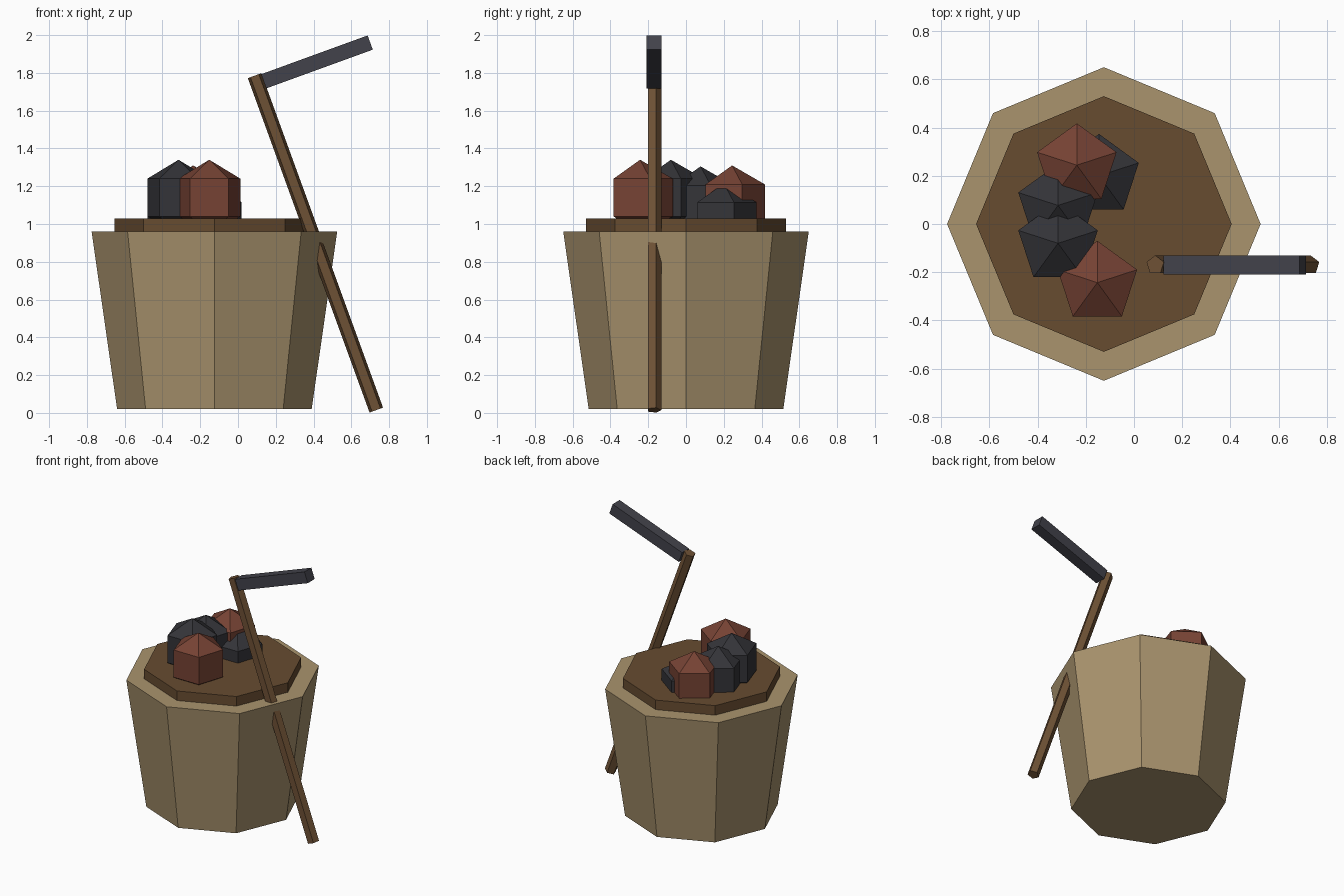
import bpy, bmesh
from math import sin, cos, pi, radians

if "Cube" in bpy.data.objects:
    bpy.data.objects.remove(bpy.data.objects["Cube"])


def material(name, rgb):
    m = bpy.data.materials.new(name)
    m.diffuse_color = (*rgb, 1)
    m.use_nodes = True
    m.node_tree.nodes["Principled BSDF"].inputs["Base Color"].default_value = m.diffuse_color
    return m


TAN = material("tan_wood", (0.40, 0.295, 0.155))
SOIL = material("brown_fill", (0.135, 0.072, 0.03))
HANDLE = material("handle_wood", (0.155, 0.082, 0.035))
RED = material("red_stone", (0.18, 0.055, 0.034))
DARK = material("dark_stone", (0.034, 0.034, 0.04))
METAL = material("dark_metal", (0.055, 0.055, 0.07))


def add(name, bm, mat, loc, tilt=0):
    bmesh.ops.recalc_face_normals(bm, faces=bm.faces[:])
    me = bpy.data.meshes.new(name)
    bm.to_mesh(me)
    bm.free()
    me.materials.append(mat)
    ob = bpy.data.objects.new(name, me)
    ob.location = loc
    ob.rotation_euler.y = radians(tilt)
    bpy.context.collection.objects.link(ob)
    return ob


def lathe(name, sides, profile, mat, loc, tilt=0):
    """Flat-sided turned solid from (radius, z) pairs; radius 0 makes a point."""
    bm = bmesh.new()
    rings = []
    for r, z in profile:
        n = sides if r else 1
        rings.append([bm.verts.new((r * cos(pi / 2 + 2 * pi * i / sides),
                                    r * sin(pi / 2 + 2 * pi * i / sides), z))
                      for i in range(n)])
    for a, b in zip(rings, rings[1:]):
        for i in range(sides):
            j = (i + 1) % sides
            quad = [a[i % len(a)], a[j % len(a)], b[j % len(b)], b[i % len(b)]]
            bm.faces.new(list(dict.fromkeys(quad)))
    for ring in (rings[0], rings[-1]):
        if len(ring) > 1:
            bm.faces.new(ring)
    return add(name, bm, mat, loc, tilt)


# Tapered tub and the fill disc on top
lathe("tub", 8, [(0.515, 0.02), (0.65, 0.96)], TAN, (-0.125, 0, 0))
lathe("fill", 8, [(0.53, 0.93), (0.53, 1.03)], SOIL, (-0.125, 0, 0))

# Five-sided lumps
R = 0.2
lump = [(0, -R), (0.866 * R, -R / 2), (0.866 * R, R / 2), (0, R)]
for i, (x, y, z, mat) in enumerate([
        (-0.152, -0.243, 1.14, RED),
        (-0.237, 0.244, 1.11, RED),
        (-0.315, -0.08, 1.14, DARK),
        (-0.315, 0.077, 1.105, DARK),
        (-0.145, 0.20, 1.015, DARK)]):
    lathe(f"lump_{i + 1}", 5, lump, mat, (x, y, z))

# Leaning tool: five-sided handle and square bar head
lathe("tool_handle", 5, [(0.04, -0.942), (0.04, 0.942)], HANDLE,
      (0.41, -0.17, 0.90), -20)
bm = bmesh.new()
bmesh.ops.create_cube(bm, size=1)
bmesh.ops.scale(bm, vec=(0.6, 0.08, 0.08), verts=bm.verts[:])
add("tool_head", bm, METAL, (0.418, -0.17, 1.858), -20)
